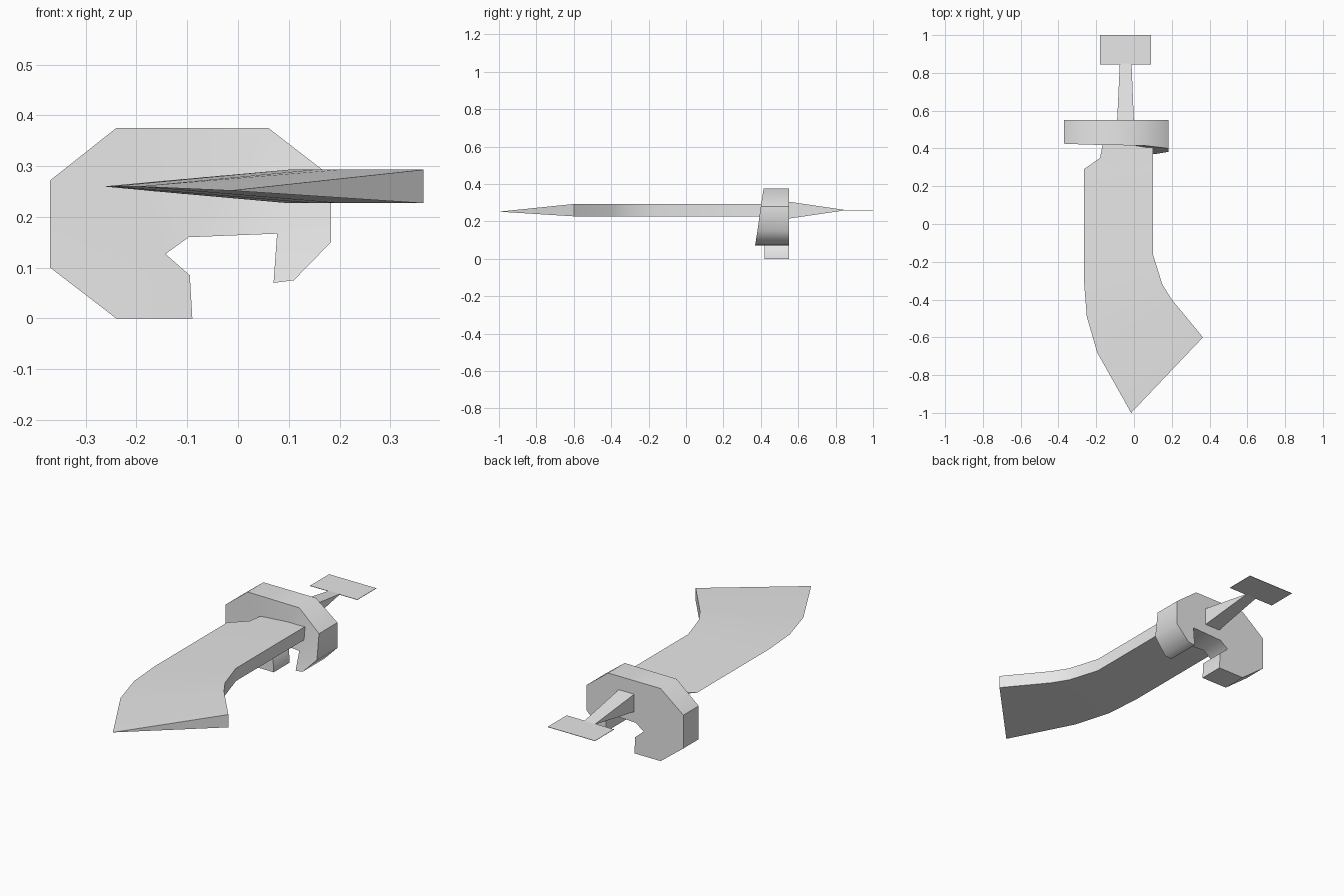
import bpy, bmesh, math

if "Cube" in bpy.data.objects:
    bpy.data.objects.remove(bpy.data.objects["Cube"], do_unlink=True)

grey = bpy.data.materials.new("light_grey")
grey.use_nodes = True
grey.diffuse_color = (0.8, 0.8, 0.8, 1)
grey.node_tree.nodes["Principled BSDF"].inputs["Base Color"].default_value = (0.8, 0.8, 0.8, 1)


def loft(name, rings, smooth_angle):
    """Join equal-length closed rings of points in order and cap both ends."""
    bm = bmesh.new()
    rows = [[bm.verts.new(p) for p in ring] for ring in rings]
    n = len(rows[0])
    for a, b in zip(rows, rows[1:]):
        for i in range(n):
            j = (i + 1) % n
            bm.faces.new((a[i], a[j], b[j], b[i]))
    bm.faces.new(rows[0][::-1])
    bm.faces.new(rows[-1])
    bmesh.ops.remove_doubles(bm, verts=bm.verts, dist=0.0001)
    # triangulate any bent faces so concave caps fill cleanly
    bmesh.ops.triangulate(bm, faces=[f for f in bm.faces if len(f.verts) > 4])
    bmesh.ops.recalc_face_normals(bm, faces=bm.faces)
    mesh = bpy.data.meshes.new(name)
    bm.to_mesh(mesh)
    bm.free()
    mesh.materials.append(grey)
    ob = bpy.data.objects.new(name, mesh)
    bpy.context.collection.objects.link(ob)
    bpy.ops.object.select_all(action="DESELECT")
    ob.select_set(True)
    bpy.context.view_layer.objects.active = ob
    bpy.ops.object.shade_smooth_by_angle(angle=math.radians(smooth_angle))
    return ob


# Blade: wedge sections of (edge x, edge y, edge half thickness, spine x, spine y)
MID, HALF = 0.26, 0.033
sections = [
    (-0.16, 0.45, 0.010, 0.10, 0.45),
    (-0.18, 0.35, 0.008, 0.10, 0.35),
    (-0.265, 0.29, 0, 0.10, 0.29),
    (-0.265, -0.30, 0, 0.10, -0.16),
    (-0.25, -0.49, 0, 0.15, -0.32),
    (-0.195, -0.68, 0, 0.20, -0.40),
    (-0.015, -1.00, 0, 0.365, -0.60),
]
rings = []
for ex, ey, h, sx, sy in sections:
    z = 0.252 if ey < -0.9 else MID      # the tip dips slightly
    rings.append([(ex, ey, z - h), (sx, sy, MID - HALF),
                  (sx, sy, MID + HALF), (ex, ey, z + h)])
loft("blade", rings, 30)

# Guard: hooked profile (x, z, front y), with the hook swept forward
guard = [
    (-0.24, 0, 0.42), (-0.37, 0.10, 0.425), (-0.37, 0.272, 0.425),
    (-0.24, 0.375, 0.42), (0.06, 0.375, 0.415), (0.183, 0.28, 0.40),
    (0.183, 0.15, 0.382), (0.11, 0.075, 0.37), (0.07, 0.07, 0.37),
    (0.077, 0.167, 0.39), (-0.097, 0.16, 0.42), (-0.143, 0.127, 0.42),
    (-0.095, 0.085, 0.42), (-0.09, 0, 0.42),
]
loft("guard", [[(x, y, z) for x, z, y in guard],
               [(x, 0.55, z) for x, z, y in guard]], 46)


# Grip and pommel: tapered boxes
def box_ring(x0, x1, y, half):
    return [(x0, y, MID - half), (x1, y, MID - half),
            (x1, y, MID + half), (x0, y, MID + half)]


loft("grip", [box_ring(-0.09, 0.0, 0.53, 0.048),
              box_ring(-0.075, -0.013, 0.85, 0.001)], 30)
loft("pommel_plate", [box_ring(-0.18, 0.09, 0.845, 0.001),
                      box_ring(-0.18, 0.09, 1.0, 0.001)], 30)
